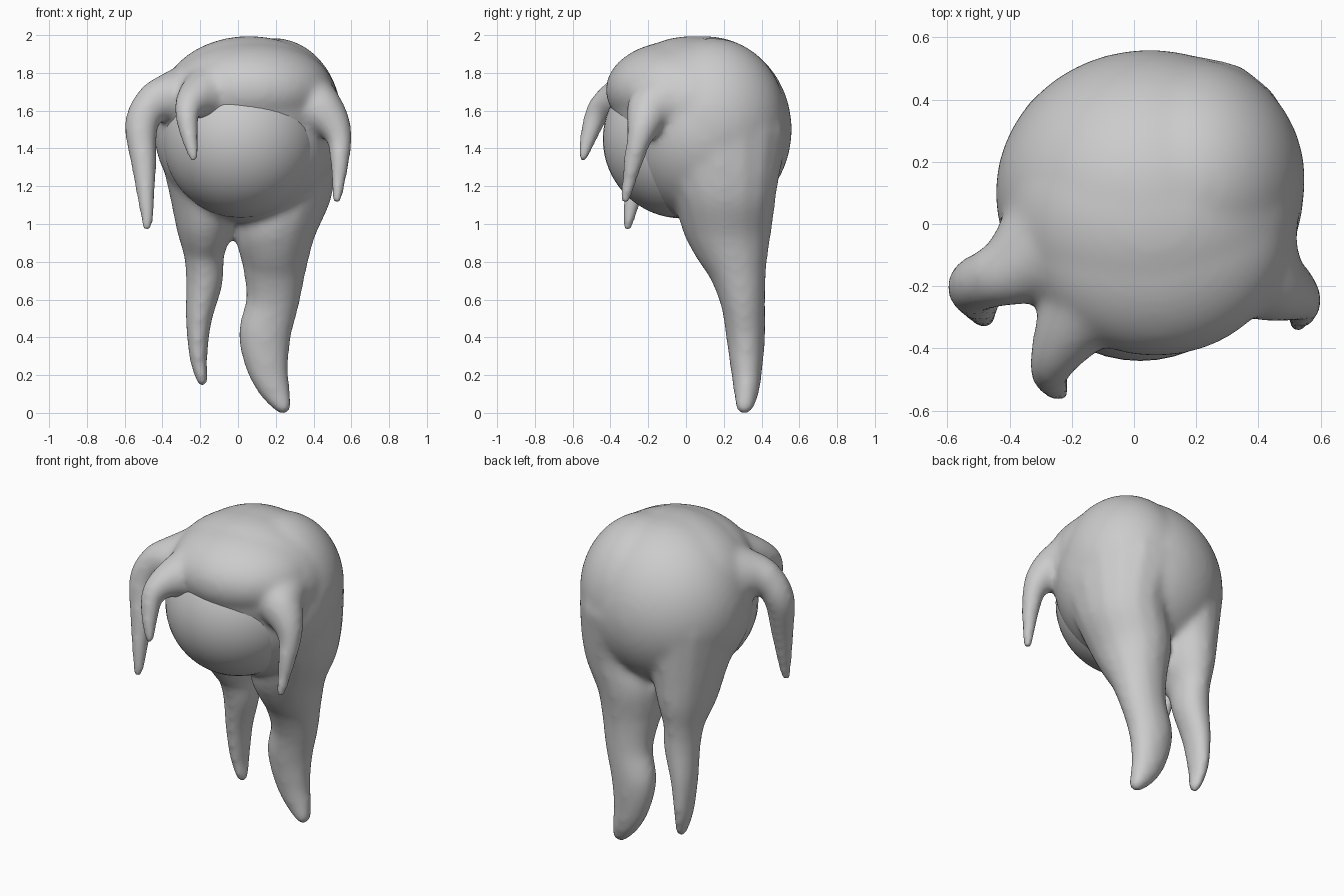
import bpy
from math import sin, cos, pi


def unit_ball(u, v):
    """Points and faces of a unit ball."""
    pts = [(0, 0, 1)]
    pts += [(sin(pi * j / v) * cos(2 * pi * i / u), sin(pi * j / v) * sin(2 * pi * i / u),
             cos(pi * j / v)) for j in range(1, v) for i in range(u)]
    pts.append((0, 0, -1))
    last = len(pts) - 1
    faces = []
    for i in range(u):
        n = (i + 1) % u
        faces.append((0, 1 + i, 1 + n))
        faces.append((last, last - u + n, last - u + i))
        for j in range(v - 2):
            a = 1 + j * u
            faces.append((a + i, a + u + i, a + u + n, a + n))
    return pts, faces


FINE, COARSE = unit_ball(48, 32), unit_ball(16, 10)


def ellipsoid(part, c, r, ball=FINE):
    verts, faces = part
    base = len(verts)
    verts += [tuple(a + b * k for a, b, k in zip(c, r, p)) for p in ball[0]]
    faces += [tuple(base + i for i in f) for f in ball[1]]


def catmull(a, b, c, d, t):
    return [0.5 * (2 * q + (r - p) * t + (2 * p - 5 * q + 4 * r - s) * t * t
                   + (3 * q - p - 3 * r + s) * t ** 3) for p, q, r, s in zip(a, b, c, d)]


def lock(part, pts, steps=7):
    """Tapered lock: blobs swept along a spline of (x, y, z, rx, ry)."""
    p = [pts[0]] + pts + [pts[-1]]
    for i in range(len(pts) - 1):
        for k in range(steps + (i == len(pts) - 2)):
            x, y, z, rx, ry = catmull(*p[i:i + 4], k / steps)
            ellipsoid(part, (x, y, z), (rx, ry, min(rx, ry)), COARSE)


def make_object(name, part):
    me = bpy.data.meshes.new(name)
    me.from_pydata(part[0], [], part[1])
    me.polygons.foreach_set("use_smooth", [True] * len(me.polygons))
    ob = bpy.data.objects.new(name, me)
    bpy.context.collection.objects.link(ob)
    return ob


# Head ball
head = ([], [])
ellipsoid(head, (0.02, -0.02, 1.45), (0.42, 0.42, 0.42))
make_object("head", head)

# Hair cap: skull mass, right lobe, crown bridge, fringe
hair = ([], [])
ellipsoid(hair, (0.05, 0.10, 1.50), (0.495, 0.46, 0.495))
ellipsoid(hair, (0.19, 0.14, 1.55), (0.36, 0.39, 0.435))
ellipsoid(hair, (0.06, 0.03, 1.64), (0.47, 0.42, 0.355))
ellipsoid(hair, (0.07, -0.04, 1.71), (0.43, 0.385, 0.26))

# Two long back tails, rooted inside the cap
lock(hair, [(0.22, 0.15, 1.48, 0.32, 0.39), (0.265, 0.20, 1.22, 0.245, 0.29),
            (0.20, 0.22, 1.0, 0.22, 0.24),
            (0.195, 0.265, 0.8, 0.175, 0.165), (0.185, 0.30, 0.6, 0.145, 0.122),
            (0.143, 0.315, 0.42, 0.143, 0.107), (0.153, 0.32, 0.25, 0.116, 0.088),
            (0.193, 0.32, 0.12, 0.084, 0.07), (0.24, 0.31, 0.035, 0.045, 0.05)])
lock(hair, [(-0.12, 0.13, 1.46, 0.31, 0.37), (-0.16, 0.19, 1.22, 0.215, 0.28),
            (-0.175, 0.23, 1.0, 0.155, 0.22),
            (-0.18, 0.27, 0.85, 0.11, 0.15), (-0.178, 0.29, 0.7, 0.10, 0.12),
            (-0.207, 0.31, 0.5, 0.072, 0.10), (-0.21, 0.32, 0.3, 0.05, 0.077),
            (-0.19, 0.315, 0.17, 0.032, 0.045)])

# Three front bangs: outer left, front left, right
for path in (
    [(-0.18, 0.0, 1.65, 0.23), (-0.36, -0.13, 1.67, 0.13), (-0.45, -0.17, 1.64, 0.10),
     (-0.512, -0.20, 1.52, 0.09), (-0.497, -0.25, 1.3, 0.068), (-0.485, -0.29, 1.1, 0.045),
     (-0.48, -0.31, 0.985, 0.03)],
    [(-0.10, -0.17, 1.70, 0.19), (-0.22, -0.36, 1.665, 0.105), (-0.268, -0.46, 1.60, 0.07),
     (-0.26, -0.51, 1.48, 0.052), (-0.235, -0.545, 1.355, 0.03)],
    [(0.27, 0.0, 1.66, 0.24), (0.41, -0.17, 1.62, 0.14), (0.49, -0.215, 1.55, 0.10),
     (0.535, -0.245, 1.46, 0.07), (0.538, -0.28, 1.33, 0.054), (0.525, -0.32, 1.135, 0.031)],
):
    lock(hair, [(x, y, z, r, r) for x, y, z, r in path])

# Fuse everything into one smooth skin
hair = make_object("hair", hair)
mod = hair.modifiers.new("fuse", 'REMESH')
mod.mode = 'VOXEL'
mod.voxel_size = 0.018
mod.use_smooth_shade = True
mod = hair.modifiers.new("soften", 'SMOOTH')
mod.factor = 0.5
mod.iterations = 16
